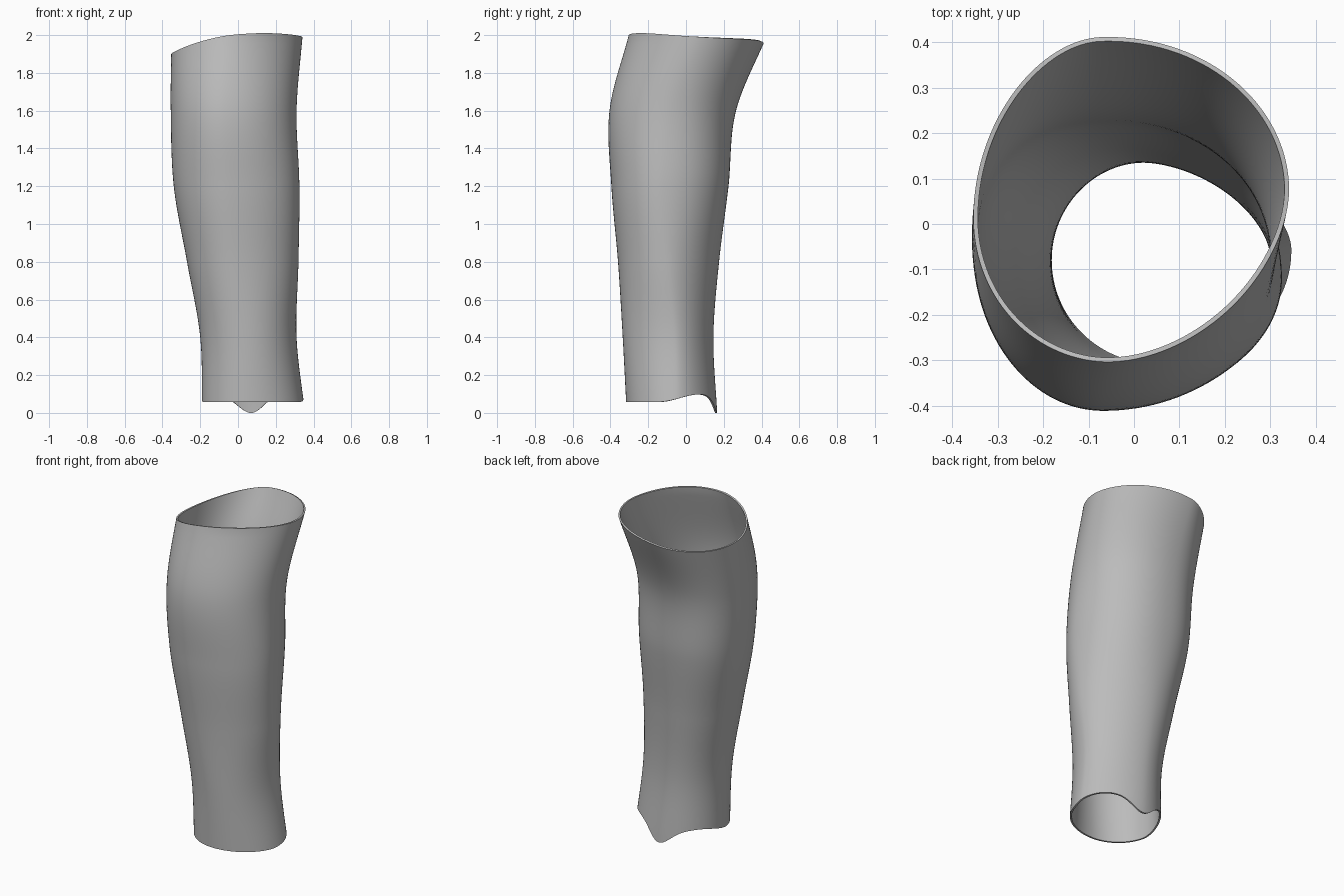
import bpy
import bmesh
import math

SIDES, ROWS, WALL, STEP = 128, 72, 0.01, 0.4

default_cube = bpy.data.objects.get("Cube")
if default_cube:
    bpy.data.objects.remove(default_cube, do_unlink=True)

# Outline measurements at evenly spaced heights, from the ankle up to the knee
PROFILE = {
    "right_x": (.355, .31, .32, .325, .31, .342),
    "left_x": (-.19, -.2, -.27, -.34, -.356, -.352),
    "back_y": (.165, .145, .175, .225, .265, .43),
    "front_y": (-.314, -.335, -.36, -.395, -.405, -.303),
    # where around the section each extreme sits
    "right_y": (-.05, -.06, -.1, -.12, -.07, .08),
    "left_y": (-.08, -.08, -.07, -.06, -.04, .03),
    "back_x": (.06, .02, -.02, -.05, -.07, -.08),
    "front_x": (.05, .04, -.01, -.05, -.07, -.05),
    # fullness of each quarter
    "right_back": (1.7, 1.7, 1.8, 2.1, 2.1, 2),
    "left_back": (2, 2, 2.1, 2.3, 2.2, 1.9),
    "left_front": (2, 2, 2, 2, 2, 1.9),
    "right_front": (2, 2, 2, 2, 2, 1.8),
}


def sample(name, height):
    """Smoothly interpolate one measurement at a height."""
    values = PROFILE[name]
    last = len(values) - 1
    place = min(max(height / STEP, 0), last)
    index = min(int(place), last - 1)
    t = place - index
    start, end = values[index], values[index + 1]
    before = values[index - 1] if index > 0 else start + start - end
    after = values[index + 2] if index + 2 <= last else end + end - start
    slope_in, slope_out = (end - before) / 2, (after - start) / 2
    ease = t * t * (3 - 2 * t)
    return (start + (end - start) * ease
            + slope_in * t * (1 - t) ** 2 - slope_out * t * t * (1 - t))


def outline(angle, height):
    """Point on the rounded section, built from four joined quarters."""
    c, s = math.cos(angle), math.sin(angle)
    side = "right" if c >= 0 else "left"
    end = "back" if s >= 0 else "front"
    power = sample(side + "_" + end, height)
    radius = (abs(c) ** power + abs(s) ** power) ** (-1 / power)
    centre_x, centre_y = sample(end + "_x", height), sample(side + "_y", height)
    x = centre_x + abs(c) * radius * (sample(side + "_x", height) - centre_x)
    y = centre_y + abs(s) * radius * (sample(end + "_y", height) - centre_y)
    return x, y


def top_rim(angle):
    return (1.961 + .045 * math.cos(angle) - .022 * math.sin(angle)
            - .016 * math.cos(2 * angle))


def bottom_rim(angle):
    """Nearly level hem, raised at the back around a pointed heel tab."""
    x, y = outline(angle, 0)
    rise = min(max((y + .15) / .24, 0), 1)
    rise = rise * rise * (3 - 2 * rise)
    tab = math.exp(-((x - .07) / .1) ** 2) if y > 0 else 0
    return .058 + .042 * rise - .1 * tab


# Shell surface as stacked rings
bm = bmesh.new()
rings = []
for row in range(ROWS + 1):
    ring = []
    for i in range(SIDES):
        angle = math.tau * i / SIDES
        low, high = bottom_rim(angle), top_rim(angle)
        z = low + (high - low) * row / ROWS
        ring.append(bm.verts.new((*outline(angle, z), z)))
    rings.append(ring)
for lower, upper in zip(rings, rings[1:]):
    for i in range(SIDES):
        j = (i + 1) % SIDES
        bm.faces.new((lower[i], lower[j], upper[j], upper[i]))

mesh = bpy.data.meshes.new("leg_shell")
bm.to_mesh(mesh)
bm.free()
shell = bpy.data.objects.new("leg_shell", mesh)
bpy.context.collection.objects.link(shell)

# Thin wall, open at both ends
wall = shell.modifiers.new("wall_thickness", "SOLIDIFY")
wall.thickness = WALL
wall.offset = -1

# Plain grey
grey = bpy.data.materials.new("plain_grey")
grey.use_nodes = True
colour = (.5, .5, .5, 1)
grey.diffuse_color = colour
grey.node_tree.nodes["Principled BSDF"].inputs["Base Color"].default_value = colour
mesh.materials.append(grey)

# Smooth walls with crisp rims
bpy.context.view_layer.objects.active = shell
shell.select_set(True)
bpy.ops.object.modifier_apply(modifier=wall.name)
bpy.ops.object.shade_smooth_by_angle(angle=math.radians(40))
